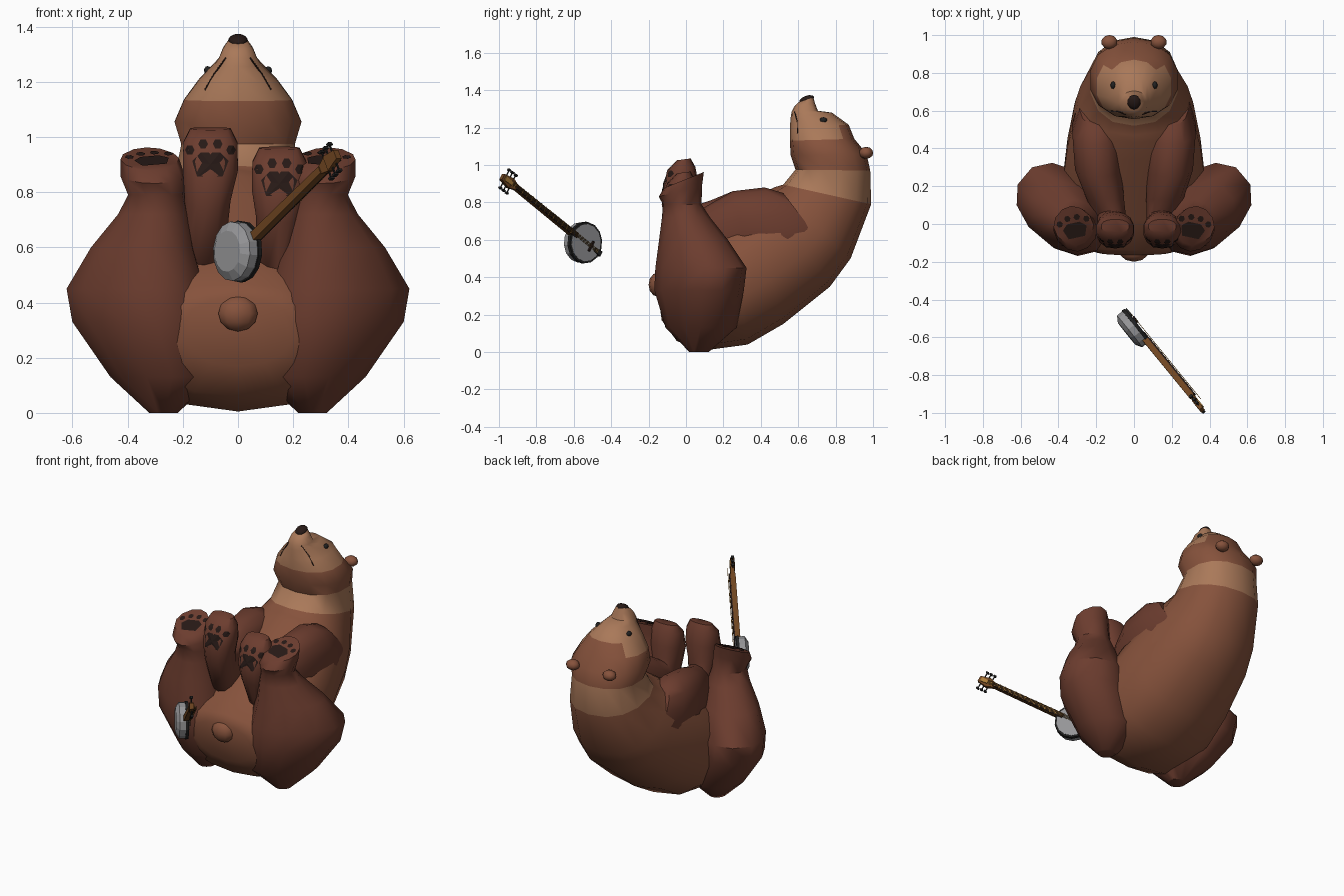
import bpy, bmesh
from math import sin, cos, pi, radians
from mathutils import Vector, Matrix
from mathutils.bvhtree import BVHTree

if "Cube" in bpy.data.objects:
    bpy.data.objects.remove(bpy.data.objects["Cube"])


def mat(name, r, g, b):
    m = bpy.data.materials.new(name)
    m.diffuse_color = (r, g, b, 1)
    m.use_nodes = True
    m.node_tree.nodes["Principled BSDF"].inputs["Base Color"].default_value = m.diffuse_color
    return m


FUR = mat("fur", 0.24, 0.085, 0.045)
LIMB = mat("limb_fur", 0.15, 0.046, 0.028)
TAN = mat("tan_fur", 0.40, 0.19, 0.10)
DARK = mat("dark", 0.02, 0.010, 0.008)
BLACK = mat("black", 0.015, 0.015, 0.015)
GREY = mat("drum_grey", 0.30, 0.30, 0.31)
WOOD = mat("wood", 0.16, 0.06, 0.015)
GOLD = mat("gold", 0.40, 0.20, 0.04)


def finish(name, bm, mats, smooth=None, world=None):
    bmesh.ops.recalc_face_normals(bm, faces=bm.faces)
    me = bpy.data.meshes.new(name)
    bm.to_mesh(me)
    bm.free()
    ob = bpy.data.objects.new(name, me)
    bpy.context.collection.objects.link(ob)
    for m in mats:
        me.materials.append(m)
    if world:
        ob.matrix_world = world
    if smooth:
        bpy.context.view_layer.objects.active = ob
        ob.select_set(True)
        bpy.ops.object.shade_smooth_by_angle(angle=radians(smooth))
        ob.select_set(False)
    return ob


def ring(c, u, v, n=14, e=1.0):
    f = lambda t: abs(t) ** e * (1 if t > 0 else -1)
    return [c + u * f(cos(2 * pi * (i + .5) / n)) + v * f(sin(2 * pi * (i + .5) / n)) for i in range(n)]


def span(cx, b, f, w, e=0.88):
    # ring across x through a back and a front point in the yz plane
    b, f = Vector((cx, *b)), Vector((cx, *f))
    return ring((b + f) / 2, Vector((w, 0, 0)), (f - b) / 2, 14, e)


def loft(name, rings, mats, smooth=45, pick=None):
    bm = bmesh.new()
    vs = [[bm.verts.new(p) for p in r] for r in rings]
    n = len(rings[0])
    for k in range(len(vs) - 1):
        for i in range(n):
            j = (i + 1) % n
            fc = bm.faces.new((vs[k][i], vs[k][j], vs[k + 1][j], vs[k + 1][i]))
            if pick:
                fc.material_index = pick(k, fc.calc_center_median())
    bm.faces.new(vs[0])
    cap = bm.faces.new(vs[-1])
    if pick:
        cap.material_index = pick(len(vs), cap.calc_center_median())
    bm.normal_update()
    tree = BVHTree.FromBMesh(bm)
    finish(name, bm, mats, smooth)
    return tree


def blob(name, loc, size, m, rot=(0, 0, 0), seg=10):
    bm = bmesh.new()
    bmesh.ops.create_uvsphere(bm, u_segments=seg, v_segments=seg * 2 // 3, radius=1)
    w = Matrix.LocRotScale(Vector(loc), None, None) @ Matrix.Rotation(rot[2], 4, 'Z') \
        @ Matrix.Rotation(rot[0], 4, 'X') @ Matrix.Diagonal((*size, 1))
    bm.transform(w)
    return finish(name, bm, [m], 60)


# trunk, neck and head in one loft: back point, front point, half width
TRUNK = [((-.13, .17), (-.165, .42), .2), ((-.05, .06), (-.14, .47), .33),
         ((.07, .005), (.02, .58), .38), ((.33, .04), (.22, .72), .38),
         ((.52, .15), (.34, .8), .36), ((.77, .35), (.43, .86), .32),
         ((.88, .5), (.47, .88), .29), ((.99, .79), (.52, .895), .235),
         ((.985, .97), (.585, .975), .21), ((.965, 1.06), (.56, 1.05), .235),
         ((.9, 1.14), (.555, 1.13), .2), ((.87, 1.215), (.555, 1.2), .145),
         ((.78, 1.28), (.56, 1.255), .085), ((.705, 1.29), (.565, 1.285), .07),
         ((.69, 1.33), (.58, 1.315), .055), ((.68, 1.362), (.6, 1.335), .035)]


def trunk_colour(k, c):
    return 1 if k == 7 or (k > 9 and c.y < .82) else 0


head = loft("bear_body", [span(0, *r) for r in TRUNK], [FUR, TAN], 50, trunk_colour)

blob("tail", (0, -.15, .36), (.075, .05, .065), FUR)
blob("nose", (0, .645, 1.35), (.036, .042, .02), DARK, (.35, 0, 0))

# ears and eyes
for s in (-1, 1):
    blob("ear", (s * .13, .963, 1.065), (.043, .038, .032), FUR)
    hit = head.ray_cast(Vector((s * .11, .735, 2)), Vector((0, 0, -1)))[0]
    blob("eye", hit, (.014, .02, .016), BLACK)

# mouth line laid on the muzzle
cu = bpy.data.curves.new("mouth", 'CURVE')
cu.dimensions = '3D'
cu.bevel_depth = .003
cu.bevel_resolution = 0
pts = [(-.12, 1.17), (-.085, 1.23), (-.045, 1.285), (.045, 1.285), (.085, 1.23), (.12, 1.17)]
sp = cu.splines.new('POLY')
sp.points.add(len(pts) - 1)
for p, (x, z) in zip(sp.points, pts):
    hit = head.ray_cast(Vector((x, -1, z)), Vector((0, 1, 0)))[0]
    p.co = (*(hit or Vector((x, .6, z))), 1)
cu.materials.append(DARK)
bpy.context.collection.objects.link(bpy.data.objects.new("mouth", cu))


def pads(name, tree, org, right, up, size):
    # sole pad and four toe pads projected onto a paw
    right, up = Vector(right).normalized(), Vector(up).normalized()
    nrm = right.cross(up)
    bm = bmesh.new()

    def patch(poly):
        vs = []
        for a, b in poly:
            p = Vector(org) + (right * a + up * b) * size
            hit = tree.ray_cast(p + nrm, -nrm)[0] or p
            vs.append(bm.verts.new(hit + nrm * .004))
        for i in range(1, len(vs)):
            bm.faces.new((vs[0], vs[i], vs[i % (len(vs) - 1) + 1]))

    patch([(0, 0), (-.55, -.5), (.5, -.5), (.75, .15), (.4, .5), (-.4, .5), (-.75, .15)])
    for a, b in ((-.85, .6), (-.3, .85), (.3, .85), (.85, .6)):
        patch([(a, b)] + [(a + .2 * cos(t * pi / 3), b + .22 * sin(t * pi / 3)) for t in range(6)])
    finish(name, bm, [DARK])


# hind legs: height, centre x, y, long and short radius, tilt
LEG = [(.0, .27, .07, .05, .05, 0), (.13, .27, .08, .2, .17, 0), (.33, .355, .07, .27, .2, 0),
       (.45, .37, .08, .28, .2, 0), (.6, .345, .04, .2, .16, 0), (.72, .305, .0, .13, .12, 0),
       (.79, .295, -.02, .1, .1, 0), (.86, .31, -.03, .115, .11, .25), (.92, .32, -.01, .105, .1, .4)]
for s, side in ((-1, "left"), (1, "right")):
    rings = []
    for z, x, y, a, b, t in LEG:
        u = Vector((s * .766 * a, .643 * a, .643 * a * t))
        v = Vector((-s * .643 * b, .766 * b, .766 * b * t))
        rings.append(ring(Vector((s * x, y, z)), u, v, 12, .9))
    leg = loft(side + "_hind_leg", rings, [LIMB])
    pads(side + "_hind_pads", leg, (s * .31, -.035, .92), (1, -s * .25, 0), (s * .25, .93, .37), .085)

# forelegs resting between the hind legs: centre x, lower point, upper point, half width
ARM = [(.2, (.75, .55), (.52, .85), .09), (.2, (.6, .48), (.42, .88), .13),
       (.19, (.35, .47), (.25, .86), .125), (.15, (.12, .48), (.13, .81), .1),
       (.12, (-.03, .54), (.07, .79), .08), (.11, (-.11, .74), (.07, .82), .085),
       (.1, (-.13, .86), (.065, .91), .102), (.1, (-.10, .97), (.05, .99), .1),
       (.1, (-.05, 1.025), (.025, 1.035), .075)]
for s, side, dx, dz in ((-1, "left", 0, 0), (1, "right", .05, -.07)):
    rings = []
    for k, (x, b, f, w) in enumerate(ARM):
        t = max(0, min(1, (k - 2) / 4))
        rings.append(span(s * (x + dx * t), (b[0], b[1] + dz * t), (f[0], f[1] + dz * t), w))
    arm = loft(side + "_foreleg", rings, [LIMB])
    pads(side + "_fore_pads", arm, (s * (.1 + dx), -.12, .9 + dz), (1, 0, 0), (0, 0, 1), .088)

# banjo frame: x along the neck, z out of the drum head
d = Vector((.36, -.44, .355)).normalized()
nz = Vector((.78, .62, -.02))
nz = (nz - d * nz.dot(d)).normalized()
ny = nz.cross(d)
FRAME = Matrix.Translation((0, -.55, .585)) @ Matrix((d, ny, nz)).transposed().to_4x4()


def disc(name, z0, z1, r0, r1, m, smooth=None):
    bm = bmesh.new()
    bmesh.ops.create_cone(bm, cap_ends=True, segments=14, radius1=r0, radius2=r1, depth=z1 - z0,
                          matrix=Matrix.Translation((0, 0, (z0 + z1) / 2)))
    finish(name, bm, [m], smooth, FRAME)


def bar(name, x0, x1, w0, w1, z0, z1, m, y=0.0):
    bm = bmesh.new()
    bmesh.ops.create_cube(bm, size=1)
    for v in bm.verts:
        w = w1 if v.co.x > 0 else w0
        v.co = (x1 if v.co.x > 0 else x0, y + v.co.y * w, z1 if v.co.z > 0 else z0)
    finish(name, bm, [m], None, FRAME)


# drum
disc("drum_back", -.05, -.03, .075, .108, GREY)
disc("drum_side", -.03, .012, .108, .108, GREY)
disc("drum_hoop", .006, .024, .113, .111, BLACK)
disc("drum_skin", .02, .026, .1, .1, GREY)
bar("bridge", -.04, -.03, .06, .06, .024, .04, DARK)
bar("tailpiece", -.115, -.07, .03, .02, .02, .036, BLACK)

# neck, fingerboard, frets and headstock
bar("neck", .09, .56, .034, .026, -.008, .022, WOOD)
bar("fingerboard", .07, .56, .03, .024, .022, .03, DARK)
for i in range(12):
    bar("fret", .12 + i * .036, .124 + i * .036, .03, .03, .028, .032, GOLD)
bar("headstock_lower", .55, .6, .026, .06, -.004, .02, WOOD)
bar("headstock_upper", .6, .665, .06, .036, -.008, .016, WOOD)
bar("headstock_inlay", .57, .65, .016, .026, .014, .022, GOLD)

# strings and tuning pegs
for i in range(4):
    bar("string", -.09, .6, .002, .002, .034, .037, GOLD, (i - 1.5) * .006)
for s in (-1, 1):
    for i in range(3):
        x = .588 + i * .026
        bar("peg_shaft", x, x + .005, .03, .03, .002, .008, BLACK, s * .04)
        bar("peg_button", x - .005, x + .01, .01, .01, -.004, .014, BLACK, s * .056)
